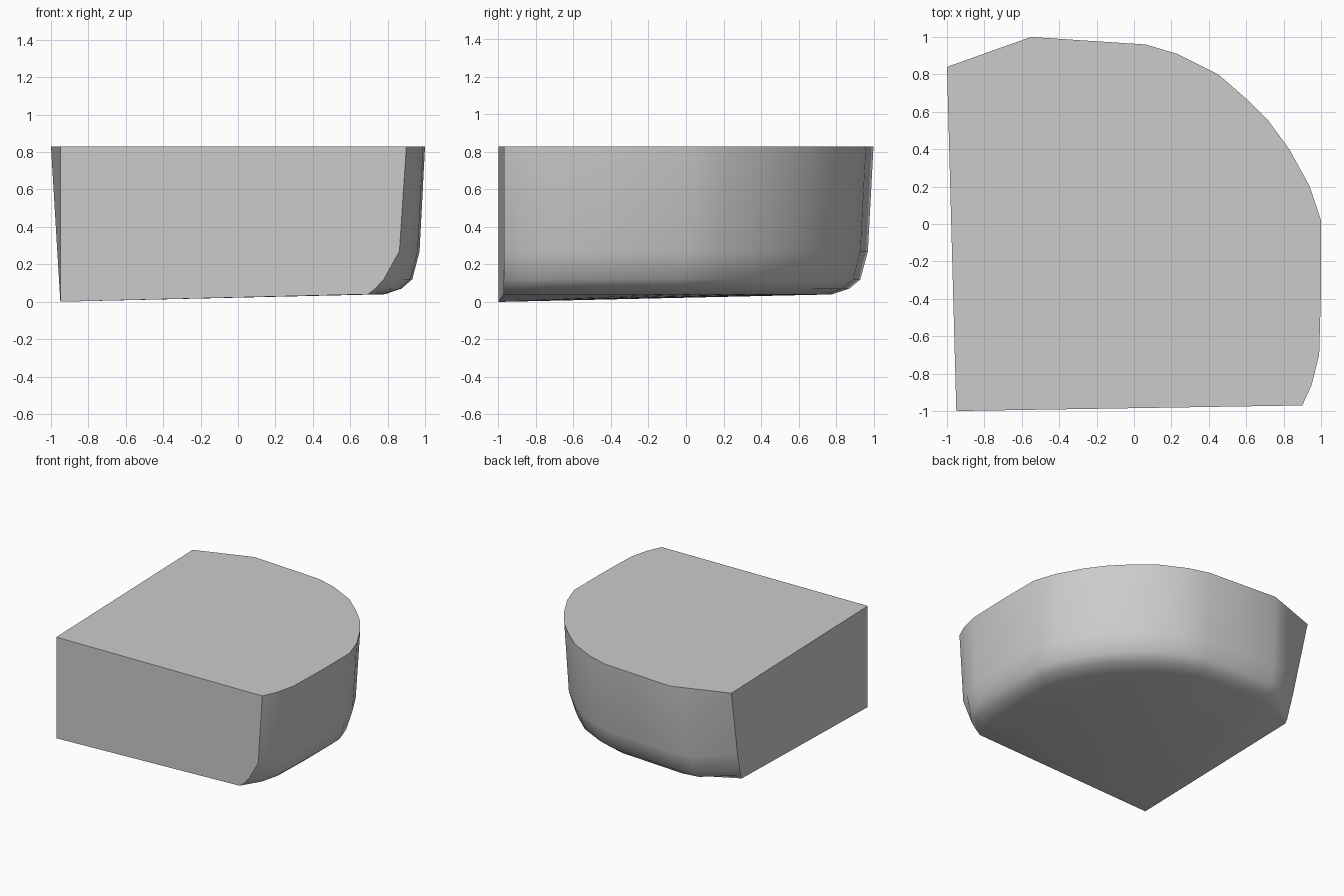
import bpy
import bmesh
import math

cube = bpy.data.objects.get("Cube")
if cube:
    bpy.data.objects.remove(cube, do_unlink=True)

grey = bpy.data.materials.new("light grey")
grey.use_nodes = True
colour = (0.6, 0.6, 0.6, 1)
grey.diffuse_color = colour
grey.node_tree.nodes["Principled BSDF"].inputs["Base Color"].default_value = colour

# Square corner of the block, and its rounded rim from front edge to back edge
CORNER = (-0.95, -1.0)
HEIGHT = 0.83
rim = [(0.9, -0.97), (0.95, -0.86), (0.99, -0.7), (1, -0.35), (1, 0.02),
       (0.94, 0.2), (0.83, 0.4), (0.72, 0.55), (0.6, 0.67), (0.45, 0.8),
       (0.23, 0.91), (0.06, 0.96), (-0.25, 0.98), (-0.55, 1), (-0.7, 0.947),
       (-1, 0.84)]
last = len(rim) - 1

# Each level: height, then shrink of the wall, the front edge, the bulge and the back edge
levels = [(0.04, 0.89, 0.89, 0.90, 0.89),
          (0.07, 0.935, 0.91, 0.95, 0.9),
          (0.12, 0.965, 0.935, 0.98, 0.907),
          (0.27, 0.985, 0.98, 1.0, 0.93),
          (HEIGHT, 1, 1, 1, 1)]

bm = bmesh.new()


def make_ring(z, wall, front, bulge, back):
    ring = []
    for i, (x, y) in enumerate(rim):
        s = {0: front, last - 1: bulge, last: back}.get(i, wall)
        px = CORNER[0] + (x - CORNER[0]) * s
        py = CORNER[1] + (y - CORNER[1]) * s
        if i == last:  # keep the side wall flat
            px = CORNER[0] + (x - CORNER[0]) * z / HEIGHT
        ring.append(bm.verts.new((px, py, z)))
    return ring


rings = [make_ring(*level) for level in levels]
low = bm.verts.new((*CORNER, 0))
high = bm.verts.new((*CORNER, HEIGHT))

# Rounded wall with its curved lower edge
for a, b in zip(rings, rings[1:]):
    for i in range(last):
        bm.faces.new((a[i], a[i + 1], b[i + 1], b[i]))

# Flat top, underside and the two straight walls
bm.faces.new([high] + rings[-1])
for i in range(last):
    bm.faces.new((low, rings[0][i + 1], rings[0][i]))
bm.faces.new([low] + [r[0] for r in rings] + [high])
bm.faces.new([low, high] + [r[-1] for r in reversed(rings)])
bmesh.ops.recalc_face_normals(bm, faces=bm.faces)

mesh = bpy.data.meshes.new("rounded_corner_block")
bm.to_mesh(mesh)
bm.free()
mesh.materials.append(grey)
block = bpy.data.objects.new("rounded_corner_block", mesh)
bpy.context.collection.objects.link(block)

bpy.ops.object.select_all(action="DESELECT")
block.select_set(True)
bpy.context.view_layer.objects.active = block
bpy.ops.object.shade_smooth_by_angle(angle=math.radians(38))
